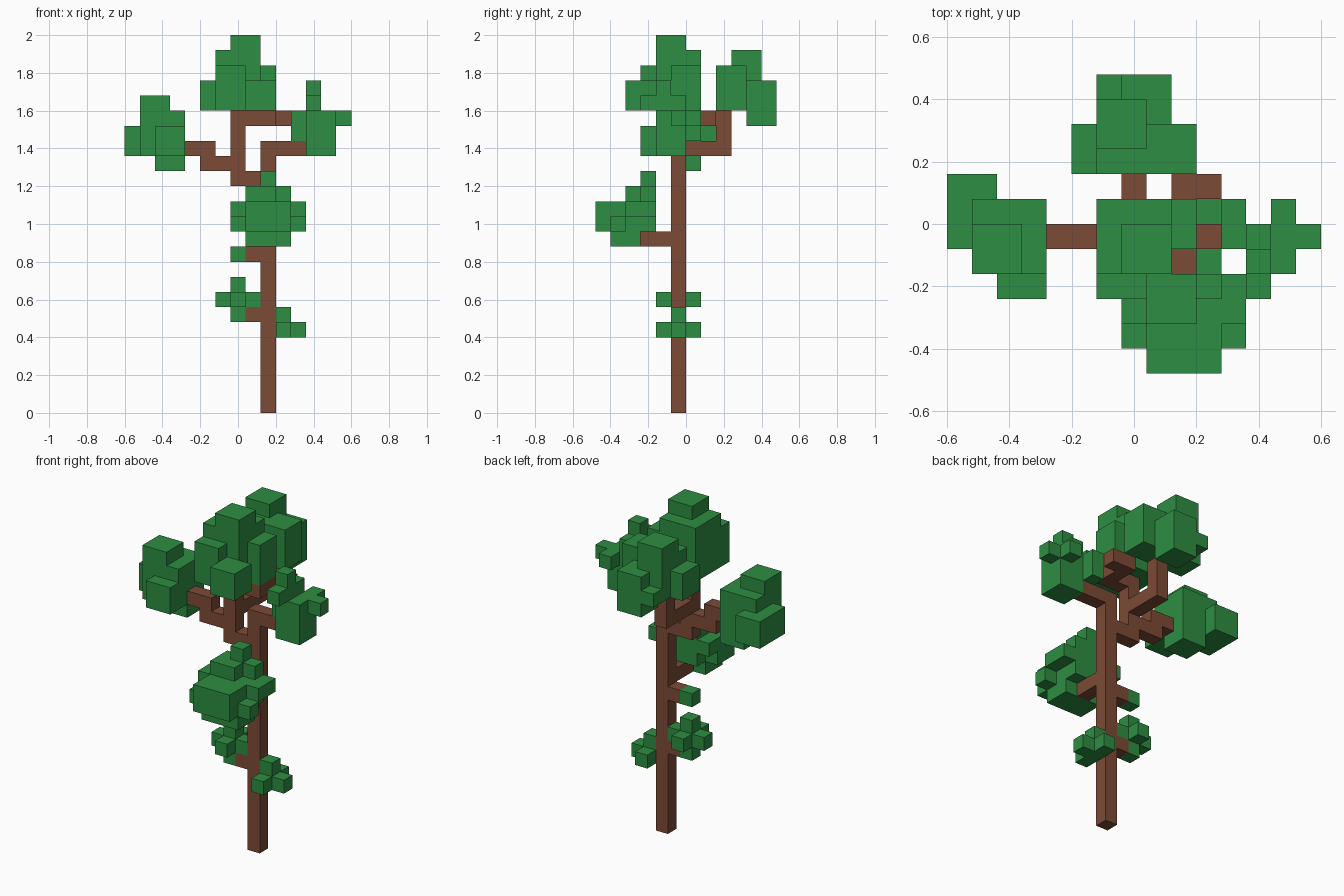
import bpy
import bmesh
from mathutils import Vector

cube = bpy.data.objects.get("Cube")
if cube:
    bpy.data.objects.remove(cube, do_unlink=True)

CELL = 0.08
ORIGIN = Vector((-0.6, -0.48, 0))


def make_material(name, colour):
    mat = bpy.data.materials.new(name)
    mat.use_nodes = True
    mat.diffuse_color = colour
    shader = next(n for n in mat.node_tree.nodes if n.type == 'BSDF_PRINCIPLED')
    shader.inputs["Base Color"].default_value = colour
    shader.inputs["Roughness"].default_value = 0.9
    return mat


LEAF = make_material("leaf green", (0.027, 0.27, 0.055, 1))
WOOD = make_material("bark brown", (0.2, 0.07, 0.037, 1))


def span(value):
    """A single cell, or a start and end edge, as a range of cells."""
    return range(*value) if isinstance(value, tuple) else range(value, value + 1)


def block(x, y, z):
    return {(i, j, k) for i in span(x) for j in span(y) for k in span(z)}


def sprig(x, y, z):
    """Small cross of cells with one cell in the middle only."""
    return block((x - 1, x + 2), y, z) | block(x, (y - 1, y + 2), z)


def build(name, material, *blocks):
    """Join blocks of cells into one shell holding only the outer faces."""
    cells = set().union(*blocks)
    bm = bmesh.new()
    for cell in cells:
        centre = Vector(cell) + Vector((0.5, 0.5, 0.5))
        for axis in range(3):
            for side in (-1, 1):
                neighbour = list(cell)
                neighbour[axis] += side
                if tuple(neighbour) in cells:
                    continue
                normal, u = Vector(), Vector()
                normal[axis] = side / 2
                u[(axis + 1) % 3] = 0.5
                v = normal.cross(u) * 2
                corners = (-u - v, u - v, u + v, v - u)
                bm.faces.new([bm.verts.new(ORIGIN + (centre + normal + c) * CELL)
                              for c in corners])
    bmesh.ops.remove_doubles(bm, verts=bm.verts, dist=CELL / 100)
    mesh = bpy.data.meshes.new(name)
    bm.to_mesh(mesh)
    bm.free()
    mesh.materials.append(material)
    obj = bpy.data.objects.new(name, mesh)
    bpy.context.collection.objects.link(obj)
    return obj


# Trunk and branches
build("trunk", WOOD, block(x=9, y=5, z=(0, 18)))
build("low_twig", WOOD, block(x=8, y=5, z=6))
build("middle_twig", WOOD, block(x=8, y=5, z=10))
build("front_branch", WOOD, block(x=9, y=(3, 5), z=11))
build("right_branch", WOOD, block(x=(10, 12), y=5, z=17))
build("centre_branch", WOOD,
      block(x=(7, 9), y=5, z=15),
      block(x=7, y=5, z=(16, 20)))
build("left_branch", WOOD,
      block(x=(5, 7), y=5, z=16),
      block(x=(4, 6), y=5, z=17))
build("back_branch", WOOD,
      block(x=7, y=(6, 9), z=17),
      block(x=7, y=8, z=(18, 20)))
build("upper_branch", WOOD,
      block(x=(8, 10), y=5, z=19),
      block(x=9, y=(6, 8), z=19),
      block(x=10, y=7, z=19))

# Small sprigs on the trunk
build("right_sprig", LEAF,
      sprig(x=10, y=5, z=5) - block(x=9, y=5, z=5),
      block(x=10, y=5, z=6))
build("left_sprig", LEAF,
      block(x=7, y=5, z=(6, 9)),
      sprig(x=7, y=5, z=7))
build("middle_twig_leaf", LEAF, block(x=7, y=5, z=10))

# Front foliage
build("front_foliage", LEAF,
      block(x=(8, 11), y=(0, 4), z=(12, 14)),
      block(x=(8, 11), y=(1, 3), z=11),
      block(x=(8, 10), y=(2, 4), z=14),
      block(x=10, y=3, z=14),
      block(x=9, y=3, z=15),
      block(x=11, y=1, z=12),
      block(x=11, y=(2, 4), z=13),
      block(x=7, y=(1, 3), z=12),
      block(x=7, y=(2, 4), z=13))

# Left foliage
build("left_foliage", LEAF,
      block(x=(1, 4), y=(4, 7), z=(17, 20)),
      block(x=(1, 3), y=(4, 6), z=20),
      block(x=(2, 4), y=3, z=(17, 19)),
      block(x=(2, 4), y=(5, 7), z=16),
      block(x=(0, 2), y=(5, 8), z=(17, 19)))

# Right foliage
build("right_foliage", LEAF,
      block(x=(12, 14), y=(4, 6), z=(17, 20)),
      block(x=11, y=(5, 7), z=(18, 20)),
      block(x=13, y=6, z=19),
      block(x=14, y=5, z=19),
      block(x=12, y=(3, 6), z=20),
      block(x=12, y=4, z=21))

# Top foliage
build("top_foliage", LEAF,
      block(x=(6, 9), y=(4, 7), z=(20, 24)),
      block(x=(7, 9), y=(4, 6), z=24),
      block(x=(6, 8), y=3, z=(20, 23)),
      block(x=(8, 10), y=(2, 4), z=(20, 22)),
      block(x=9, y=(5, 7), z=(20, 23)))

# Back foliage
build("back_foliage", LEAF,
      block(x=(6, 10), y=(8, 10), z=(20, 23)),
      block(x=(6, 8), y=(9, 11), z=(20, 24)),
      block(x=(7, 9), y=(10, 12), z=(19, 22)),
      block(x=6, y=11, z=20),
      block(x=5, y=(8, 10), z=(20, 22)))
